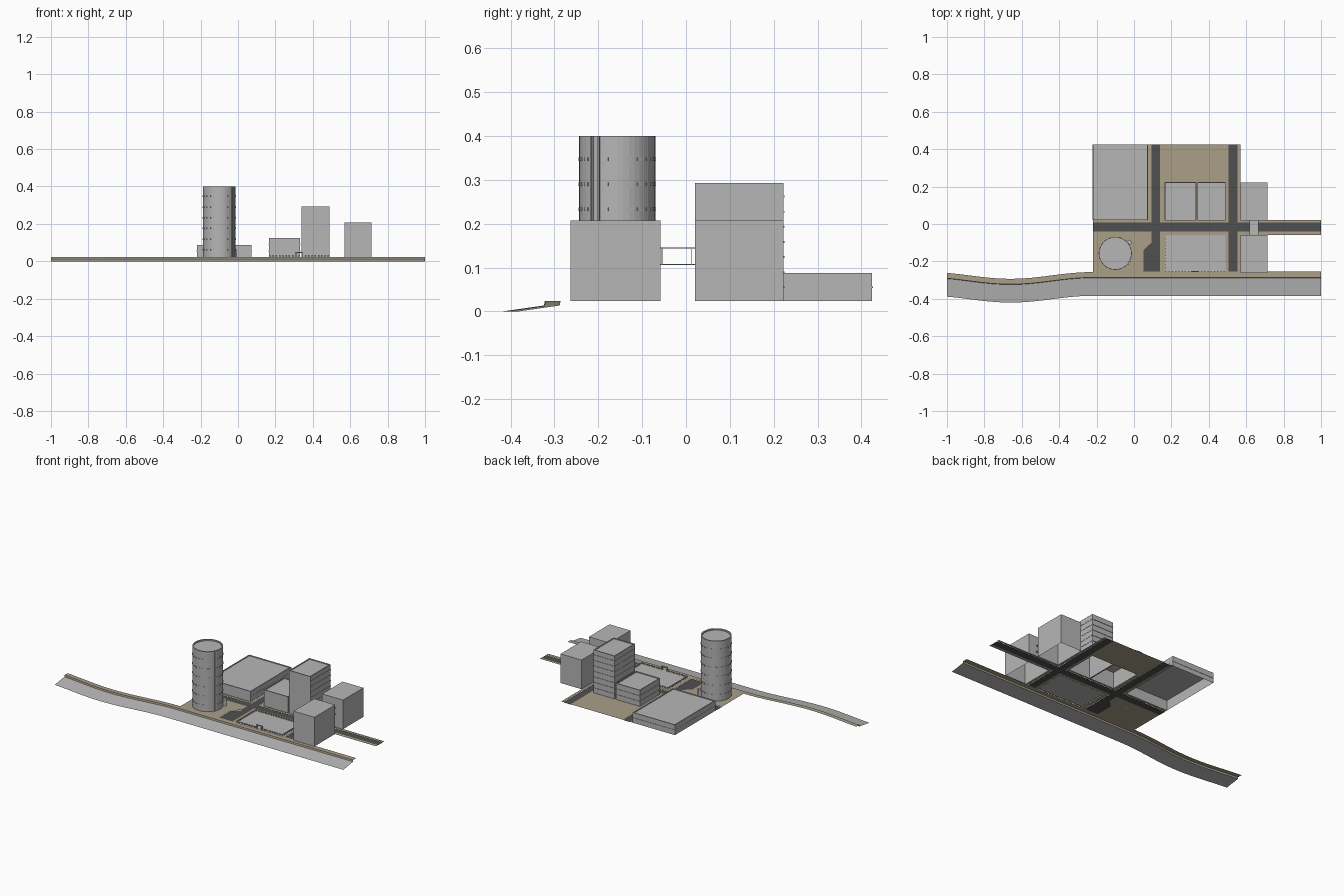
import bpy, bmesh, math
from mathutils import Matrix, Vector

if "Cube" in bpy.data.objects:
    bpy.data.objects.remove(bpy.data.objects["Cube"])

G = 0.024   # ground height


def material(name, rgb):
    m = bpy.data.materials.new(name)
    m.diffuse_color = (*rgb, 1)
    m.use_nodes = True
    m.node_tree.nodes["Principled BSDF"].inputs["Base Color"].default_value = m.diffuse_color
    return m


GREY = material("light grey", (0.47, 0.47, 0.47))
TAN = material("tan paving", (0.40, 0.35, 0.25))
DARK = material("dark asphalt", (0.08, 0.08, 0.08))


def finish(name, bm, mat):
    me = bpy.data.meshes.new(name)
    bm.to_mesh(me)
    bm.free()
    me.materials.append(mat)
    ob = bpy.data.objects.new(name, me)
    bpy.context.collection.objects.link(ob)
    return ob


def face(bm, pts):
    return bm.faces.new([bm.verts.new(p) for p in pts])


def rect(bm, x0, x1, y0, y1, z):
    face(bm, [(x0, y0, z), (x1, y0, z), (x1, y1, z), (x0, y1, z)])


def box(bm, x0, x1, y0, y1, z0, z1, rot=None):
    m = Matrix.Translation(((x0+x1)/2, (y0+y1)/2, (z0+z1)/2)) @ Matrix.Diagonal((x1-x0, y1-y0, z1-z0, 1))
    bmesh.ops.create_cube(bm, size=1, matrix=(rot @ m) if rot else m)


def shell(bm, x0, x1, y0, y1, z1, lip=0.006, drop=0.004):
    """Building open at the bottom, with a parapet round a sunken roof."""
    def ring(i, z):
        return [bm.verts.new(p) for p in ((x0+i, y0+i, z), (x1-i, y0+i, z), (x1-i, y1-i, z), (x0+i, y1-i, z))]
    rings = [ring(0, G), ring(0, z1)]
    if lip:
        rings += [ring(lip, z1), ring(lip, z1-drop)]
    for a, b in zip(rings, rings[1:]):
        for i in range(4):
            j = (i+1) % 4
            bm.faces.new((a[i], a[j], b[j], b[i]))
    bm.faces.new(rings[-1])


# ---- paving ----
bm = bmesh.new()
face(bm, [(x, y, G) for x, y in ((-.22, -.286), (.05, -.286), (.05, -.14), (.093, -.1), (.093, -.04), (-.22, -.04))])
for r in ((.05, 1, -.286, -.255),                                   # promenade
          (-.22, .093, .008, .022), (.075, .093, .022, .424),       # north west block
          (.14, .165, -.255, -.04), (.488, .505, -.255, -.04), (.165, .488, -.06, -.04),
          (.14, .505, .008, .02), (.14, .165, .02, .222), (.332, .34, .02, .222),
          (.488, .505, .02, .222), (.14, .505, .222, .424),         # north middle block
          (.553, .57, -.255, -.04), (.553, .57, .008, .424),
          (.57, 1, -.06, -.04), (.57, 1, .008, .022)):
    rect(bm, *r, G)
finish("paving", bm, TAN)

# ---- roads ----
bm = bmesh.new()
for r in ((-.22, 1, -.04, .008), (.093, .14, .008, .424), (.093, .14, -.255, -.04),
          (.505, .553, .008, .424), (.505, .553, -.255, -.04)):
    rect(bm, *r, .0225)
face(bm, [(x, y, .0225) for x, y in ((.05, -.255), (.093, -.255), (.093, -.1), (.05, -.14))])
finish("roads", bm, DARK)

# ---- winding shore: promenade, sea wall and sloping beach ----
def dip(x):
    return -0.018*(1-math.cos(2*math.pi*(x+.22)/.88)) if x < -.22 else 0


xs = [-1 + .78*i/24 for i in range(25)]


def strip(name, mat, xs, ya, za, yb, zb):
    bm = bmesh.new()
    for a, b in zip(xs, xs[1:]):
        face(bm, [(a, yb+dip(a), zb), (b, yb+dip(b), zb), (b, ya+dip(b), za), (a, ya+dip(a), za)])
    bmesh.ops.remove_doubles(bm, verts=bm.verts, dist=1e-5)
    finish(name, bm, mat)


strip("shore_path", TAN, xs, -.257, G, -.286, G)
strip("sea_wall", TAN, xs+[1], -.286, G, -.288, .0137)
strip("beach", GREY, xs+[1], -.288, .0137, -.384, 0)

# ---- plain east buildings ----
for name, y0, y1 in (("south_east_block", -.263, -.058), ("north_east_block", .02, .222)):
    bm = bmesh.new()
    shell(bm, .57, .715, y0, y1, .207, lip=0)
    finish(name, bm, GREY)

# ---- skywalk: floor, roof and end frames ----
bm = bmesh.new()
for z in (.107, .145):
    box(bm, .617, .665, -.058, .02, z-.001, z+.001)
for y in (-.055, .013):
    for x in (.618, .664):
        box(bm, x-.001, x+.001, y-.001, y+.001, .107, .145)
finish("skywalk", bm, GREY)

# ---- low hall with a ledge ----
bm = bmesh.new()
shell(bm, -.22, .073, .022, .424, .088)
finish("low_hall", bm, GREY)
bm = bmesh.new()
box(bm, -.221, .074, .424, .426, .053, .057)
for x in (-.221, .073):
    box(bm, x, x+.001, .022, .424, .053, .057)
finish("hall_ledge", bm, GREY)

# ---- office pair with storey ledges ----
for name, x0, x1, z1, floors in (("mid_office", .165, .332, .125, 2), ("tall_office", .34, .488, .293, 7)):
    bm = bmesh.new()
    shell(bm, x0, x1, .02, .222, z1)
    finish(name, bm, GREY)
    bm = bmesh.new()
    for i in range(floors):
        z = .055 + .0345*i
        box(bm, x0, x1, .222, .2245, z-.002, z+.002)
        box(bm, x0-.0015, x0, .022, .222, z-.002, z+.002)
        box(bm, x1, x1+.0015, .022, .222, z-.002, z+.002)
    finish(name + "_ledges", bm, GREY)

# ---- walled plaza with posts and gateway ----
bm = bmesh.new()
rect(bm, .165, .488, -.255, -.06, .026)
finish("plaza", bm, GREY)
bm = bmesh.new()
for i in range(19):
    x = .17 + .313*i/18
    for y in (-.252, -.063):
        if y > -.2 or not .3 < x < .35:
            box(bm, x-.004, x+.004, y-.002, y+.002, G, .034)
for i in range(1, 11):
    y = -.252 + .189*i/11
    for x in (.168, .485):
        box(bm, x-.002, x+.002, y-.004, y+.004, G, .034)
finish("plaza_posts", bm, GREY)
bm = bmesh.new()
box(bm, .305, .312, -.257, -.25, G, .045)
box(bm, .34, .347, -.257, -.25, G, .045)
box(bm, .305, .347, -.257, -.25, .045, .05)
finish("plaza_gateway", bm, GREY)

# ---- round tower ----
C, R, N = Vector((-.1, -.157)), .087, 40
bm = bmesh.new()
rings = []
for r, z in ((R, G), (R, .4), (R-.007, .4), (R-.007, .392)):
    rings.append([bm.verts.new((C.x+r*math.cos(2*math.pi*i/N), C.y+r*math.sin(2*math.pi*i/N), z)) for i in range(N)])
for a, b in zip(rings, rings[1:]):
    for i in range(N):
        j = (i+1) % N
        bm.faces.new((a[i], a[j], b[j], b[i]))
bm.faces.new(rings[-1])
finish("round_tower", bm, GREY)


def spin(deg):
    return Matrix.Translation((C.x, C.y, 0)) @ Matrix.Rotation(math.radians(deg), 4, 'Z')


# window sills in rings round the tower
bm = bmesh.new()
for row in range(6):
    z = .062 + .057*row
    for k in range(20):
        a = 18*k
        if not 312 < a < 336:
            box(bm, R-.003, R+.0015, -.007, .007, z-.004, z+.004, spin(a))
finish("tower_sills", bm, GREY)

# upright fins of the lift shaft, and the porch
bm = bmesh.new()
for a in (-40, -28):
    box(bm, R-.004, R+.006, -.002, .002, G, .4, spin(a))
finish("tower_fins", bm, GREY)
bm = bmesh.new()
box(bm, R-.006, R+.018, -.013, .013, G, .062, spin(38))
finish("tower_porch", bm, GREY)
